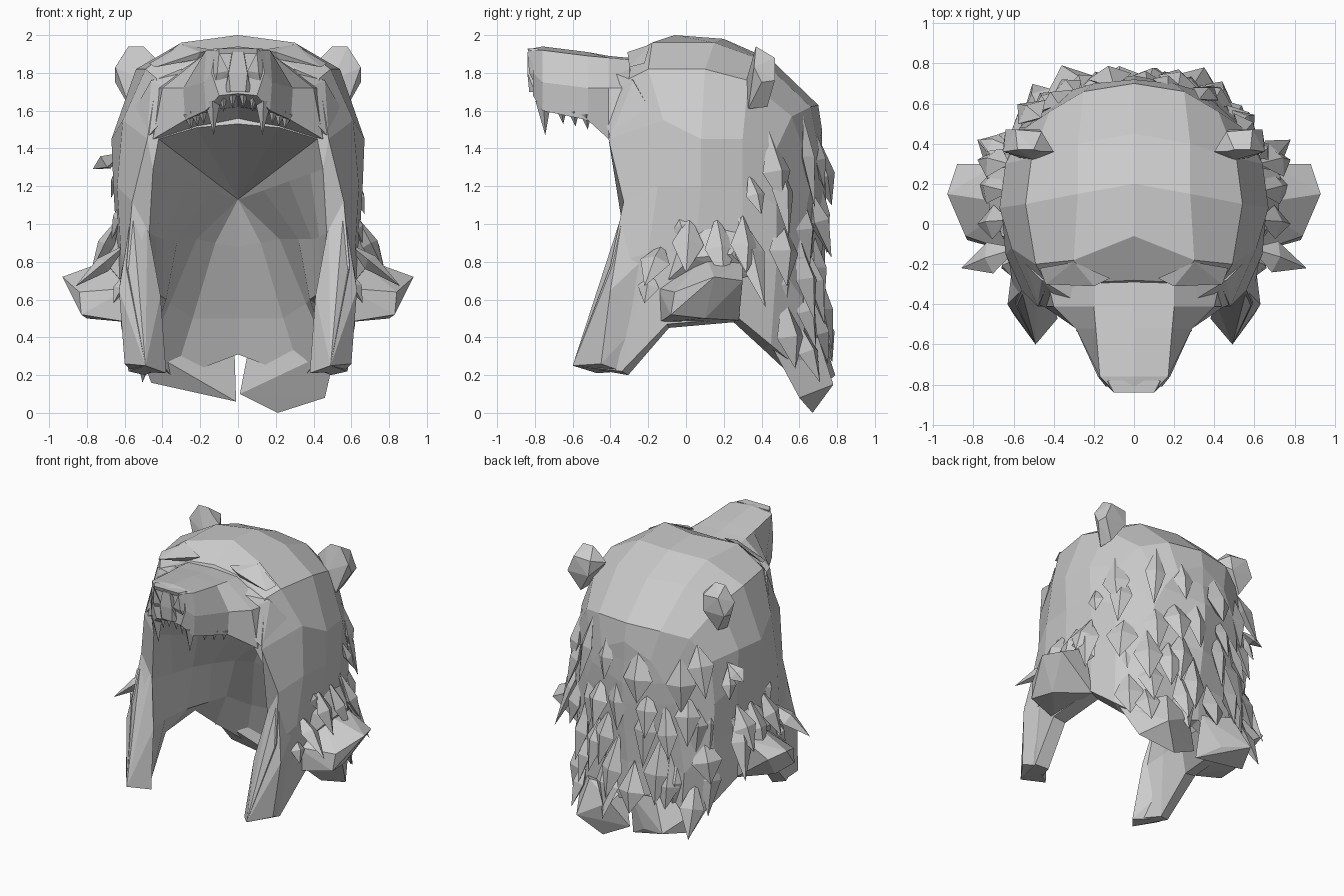
import bpy, bmesh, math, random
from mathutils import Vector

random.seed(11)
cube = bpy.data.objects.get("Cube")
if cube:
    bpy.data.objects.remove(cube)

fur = bpy.data.materials.new("warm_grey")
fur.use_nodes = True
fur.diffuse_color = (0.6, 0.6, 0.6, 1)
fur.node_tree.nodes["Principled BSDF"].inputs["Base Color"].default_value = (0.6, 0.6, 0.6, 1)


def finish(name, bm, mirror=False):
    """Turn a bmesh into a flat shaded object, optionally mirrored across x."""
    bmesh.ops.remove_doubles(bm, verts=bm.verts, dist=0.0005)
    if mirror:
        twin = bmesh.ops.duplicate(bm, geom=bm.verts[:] + bm.edges[:] + bm.faces[:])["geom"]
        for v in twin:
            if isinstance(v, bmesh.types.BMVert):
                v.co.x *= -1
        bmesh.ops.reverse_faces(bm, faces=[f for f in twin if isinstance(f, bmesh.types.BMFace)])
        bmesh.ops.remove_doubles(bm, verts=bm.verts, dist=0.0005)
    bmesh.ops.recalc_face_normals(bm, faces=bm.faces)
    mesh = bpy.data.meshes.new(name)
    bm.to_mesh(mesh)
    bm.free()
    mesh.materials.append(fur)
    obj = bpy.data.objects.new(name, mesh)
    bpy.context.collection.objects.link(obj)


def hull(name, points, mirror=False):
    """Faceted solid wrapped around a handful of corner points."""
    bm = bmesh.new()
    for p in points:
        bm.verts.new(p)
    out = bmesh.ops.convex_hull(bm, input=bm.verts)
    loose = [g for g in out["geom_interior"] if isinstance(g, bmesh.types.BMVert)]
    bmesh.ops.delete(bm, geom=loose, context="VERTS")
    finish(name, bm, mirror)


def skin(bm, rows):
    """Join neighbouring rows of points with quads."""
    grid = [[bm.verts.new(p) for p in row] for row in rows]
    for a, b in zip(grid, grid[1:]):
        for i in range(len(a) - 1):
            bm.faces.new((a[i], a[i + 1], b[i + 1], b[i]))
    return grid


def tuft(name, root, tip, width):
    """Pointed lock of fur: a thin root, a broad middle, a sharp tip."""
    root, tip = Vector(root), Vector(tip)
    axis = (tip - root).normalized()
    side = axis.cross(Vector((root.x, root.y, 0))).normalized()
    out = side.cross(axis)
    mid = root.lerp(tip, random.uniform(0.4, 0.6))
    ring = [mid + side * width, mid - side * width, mid + out * width * 0.5, mid - out * width * 0.6]
    hull(name, [root, tip] + ring)


# Hood: arches from the crown down to the hem, front edge to back seam
arches = [
    [(0, -.28, 1.9), (.2, -.29, 1.88), (.43, -.3, 1.77), (.48, -.41, 1.45), (.56, -.33, 1.12), (.59, -.4, .78), (.49, -.6, .25)],
    [(0, -.06, 2), (.3, -.18, 1.96), (.49, -.2, 1.82), (.61, -.12, 1.55), (.64, -.15, 1.2), (.62, -.2, .85), (.58, -.34, .22)],
    [(0, .2, 1.98), (.28, .15, 1.96), (.54, .1, 1.82), (.67, .08, 1.45), (.66, .08, 1.2), (.64, .05, .85), (.62, -.1, .47)],
    [(0, .45, 1.87), (.28, .4, 1.87), (.51, .33, 1.76), (.64, .3, 1.45), (.63, .3, 1.2), (.62, .3, .85), (.62, .28, .5)],
    [(0, .7, 1.63), (.25, .66, 1.62), (.42, .56, 1.57), (.54, .48, 1.4), (.57, .48, 1.1), (.56, .48, .8), (.55, .45, .36)],
    [(0, .72, 1.5), (.2, .7, 1.4), (.3, .67, 1.25), (.36, .64, 1.1), (.38, .62, .85), (.42, .62, .6), (.4, .64, .2)],
    [(0, .72, 1.5), (0, .72, 1.35), (0, .74, 1.2), (0, .74, 1.05), (0, .72, .85), (0, .68, .6), (0, .67, .33)],
]

# Lining: a roof that slopes back to one deep point, above low side walls
apex = Vector((0, .3, 1.13))
roof_rim = [Vector(p) for p in ((0, -.45, 1.53), (.22, -.45, 1.51), (.42, -.41, 1.45), (.45, -.34, 1.29))]
depth = (0, .15, .4, .7, 1, 1, 1)
wall = [(.47, -.33, .95), (.43, -.15, .93), (.39, .03, .92), (.32, .15, .92), (.22, .28, .92), (.12, .36, .9), (0, .39, .88)]
skirt = [(.43, -.42, .6), (.44, -.22, .62), (.41, 0, .62), (.38, .2, .6), (.36, .38, .58), (.24, .5, .5), (0, .54, .5)]


def hem_inside(p):
    x, y, z = p
    return (x * .85, y + .12 if y < -.5 else y * .9, z - .02)


linings = [[p.lerp(apex, t) for p in roof_rim] + [w, s, hem_inside(arch[-1])]
           for t, w, s, arch in zip(depth, wall, skirt, arches)]
bm = bmesh.new()
outer = skin(bm, arches)
inner = skin(bm, linings)
for i in range(len(outer[0]) - 1):
    bm.faces.new((outer[0][i], inner[0][i], inner[0][i + 1], outer[0][i + 1]))
for a, b, c, d in zip(outer, outer[1:], inner, inner[1:]):
    bm.faces.new((a[-1], b[-1], d[-1], c[-1]))
finish("hood", bm, mirror=True)

# Front legs: thick blunt ends hanging from the front edge
hull("front_leg", [(.49, -.6, .25), (.6, -.45, .26), (.38, -.47, .21), (.56, -.34, .22), (.63, -.4, .65), (.41, -.4, .62),
                   (.56, -.33, 1.08), (.48, -.32, 1), (.61, -.24, .8), (.58, -.22, .5)], True)

# Snout: half rings from crown to palate
rings = [
    (-.81, [(0, 1.93), (.12, 1.92), (.14, 1.8), (.1, 1.68), (0, 1.69)]),
    (-.76, [(0, 1.94), (.17, 1.92), (.18, 1.75), (.17, 1.6), (0, 1.68)]),
    (-.52, [(0, 1.91), (.19, 1.89), (.29, 1.72), (.28, 1.55), (0, 1.62)]),
    (-.41, [(0, 1.89), (.2, 1.88), (.4, 1.72), (.45, 1.45), (0, 1.54)]),
    (-.2, [(0, 1.87), (.2, 1.86), (.45, 1.72), (.48, 1.52), (0, 1.52)]),
]
bm = bmesh.new()
grid = skin(bm, [[(x, y, z) for x, z in ring] for y, ring in rings])
bm.faces.new(grid[0])
finish("snout", bm, mirror=True)

# Nose: bridge, septum and wings leave two open nostrils
hull("nose_bridge", [(s * x, y, z) for s in (-1, 1)
                     for x, y, z in ((.13, -.78, 1.93), (.1, -.84, 1.93), (.1, -.83, 1.9), (.14, -.79, 1.9))])
hull("nose_septum", [(s * x, y, z) for s in (-1, 1)
                     for x, y, z in ((.03, -.8, 1.92), (.03, -.84, 1.91), (.05, -.84, 1.8), (.04, -.83, 1.7), (.07, -.8, 1.7))])
hull("nose_wing", [(.1, -.84, 1.91), (.14, -.79, 1.92), (.15, -.79, 1.8), (.11, -.83, 1.8), (.05, -.83, 1.81),
                   (.05, -.8, 1.76), (.12, -.8, 1.74)], True)

# Brow ridges overhang the eye slits, with cheek planes below
hull("brow", [(.12, -.27, 1.92), (.2, -.31, 1.91), (.22, -.29, 1.87), (.44, -.3, 1.83), (.47, -.22, 1.85),
              (.3, -.19, 1.95)], True)
hull("cheek", [(.25, -.41, 1.81), (.28, -.48, 1.68), (.42, -.37, 1.63), (.46, -.28, 1.76), (.3, -.3, 1.82),
               (.3, -.3, 1.5), (.48, -.4, 1.46), (.58, -.16, 1.55)], True)


# Teeth: a long fang, short front ones and a row along each side
def tooth(name, x, y, top, tip, w):
    hull(name, [(x - w, y, top), (x + w, y, top), (x, y - w, top), (x, y + w, top), (x * .95, y + .01, tip)], True)


tooth("fang", .135, -.755, 1.65, 1.47, .042)
for i in range(2):
    tooth("front_tooth", .03 + .05 * i, -.77, 1.69, 1.61 - .02 * i, .025)
for i in range(3):
    tooth("side_tooth", .19 + .035 * i, -.66 + .065 * i, 1.61 - .015 * i, 1.53 - .015 * i, .03)

# Ears: blunt blocks
hull("ear", [(.4, .36, 1.84), (.46, .36, 1.9), (.5, .37, 1.94), (.58, .37, 1.94), (.65, .36, 1.83), (.65, .4, 1.75),
             (.57, .33, 1.61), (.46, .46, 1.87), (.59, .47, 1.88), (.64, .47, 1.76), (.5, .32, 1.76),
             (.47, .47, 1.76), (.56, .43, 1.62)], True)

# Paws flaring out at the sides, with a ragged cuff above
hull("paw", [(.58, -.15, .66), (.6, .1, .84), (.93, .15, .72), (.88, .3, .7), (.83, -.08, .52), (.8, .1, .5),
             (.58, -.14, .48), (.6, .28, .49), (.68, .3, .8), (.84, -.06, .64)], True)
hull("cuff", [(.58, -.08, .92), (.61, .12, 1.03), (.61, .34, .95), (.72, .03, .82), (.73, .24, .84), (.65, .36, .72),
              (.62, -.1, .7)], True)
for s in (-1, 1):
    tuft("cuff_spike", (s * .58, -.12, .9), (s * .86, -.22, .67), .08)
    for y, dy, tip in ((.02, -.02, .74), (.16, .04, .7), (.3, .02, .74), (.28, .14, .56)):
        tuft("cuff_tuft", (s * .62, y, 1.05), (s * .78, y + dy, tip), .085)
    tuft("flap_tuft", (s * .6, -.18, .74), (s * .66, -.22, .58), .06)

# Single tufts that break up the smooth sides
for x, y, z, length in ((-.61, -.08, 1.13, .22), (-.61, .38, 1.36, .22), (.61, .33, 1.27, .22), (.61, -.05, 1.07, .2)):
    tuft("side_tuft", (x, y, z), (x * 1.1, y + .07, z - length), .055)
tuft("side_spike", (-.6, .38, 1.38), (-.77, .42, 1.29), .06)


# Shaggy locks in rows down the back
def back_point(angle):
    return Vector((.62 * math.sin(angle), .7 * math.cos(angle) ** .6, 0))


for row, z in enumerate((1.5, 1.26, 1.04, .84, .66)):
    count = 6 + row % 2
    for i in range(count):
        angle = math.radians(-56 + 112 * i / (count - 1) + random.uniform(-7, 7))
        p = back_point(angle) * .98
        top = z + random.uniform(-.1, .1)
        reach = random.uniform(1.06, 1.17)
        drop = random.uniform(.32, .5)
        lean = random.uniform(-.06, .06)
        tuft("back_lock", (p.x, p.y, top), (p.x * reach + lean, min(p.y * reach, .82), top - drop),
             random.uniform(.07, .11))

# Split tail flaps at the bottom of the back
hull("tail_flap_left", [(.06, .62, .36), (.01, .64, .1), (.21, .67, 0), (.46, .6, .08), (.52, .46, .34),
                        (.3, .7, .4), (.35, .78, .15), (.12, .72, .28)])
hull("tail_flap_right", [(-.01, .63, .06), (-.02, .68, .37), (-.46, .58, .16), (-.53, .46, .36),
                         (-.25, .72, .42), (-.36, .79, .2), (-.16, .72, .16)])
for x in (-.46, -.24, .14, .4):
    tuft("tail_lock", (x, .66 - abs(x) * .25, .54), (x * 1.1, .79 - abs(x) * .2, .16), .085)
